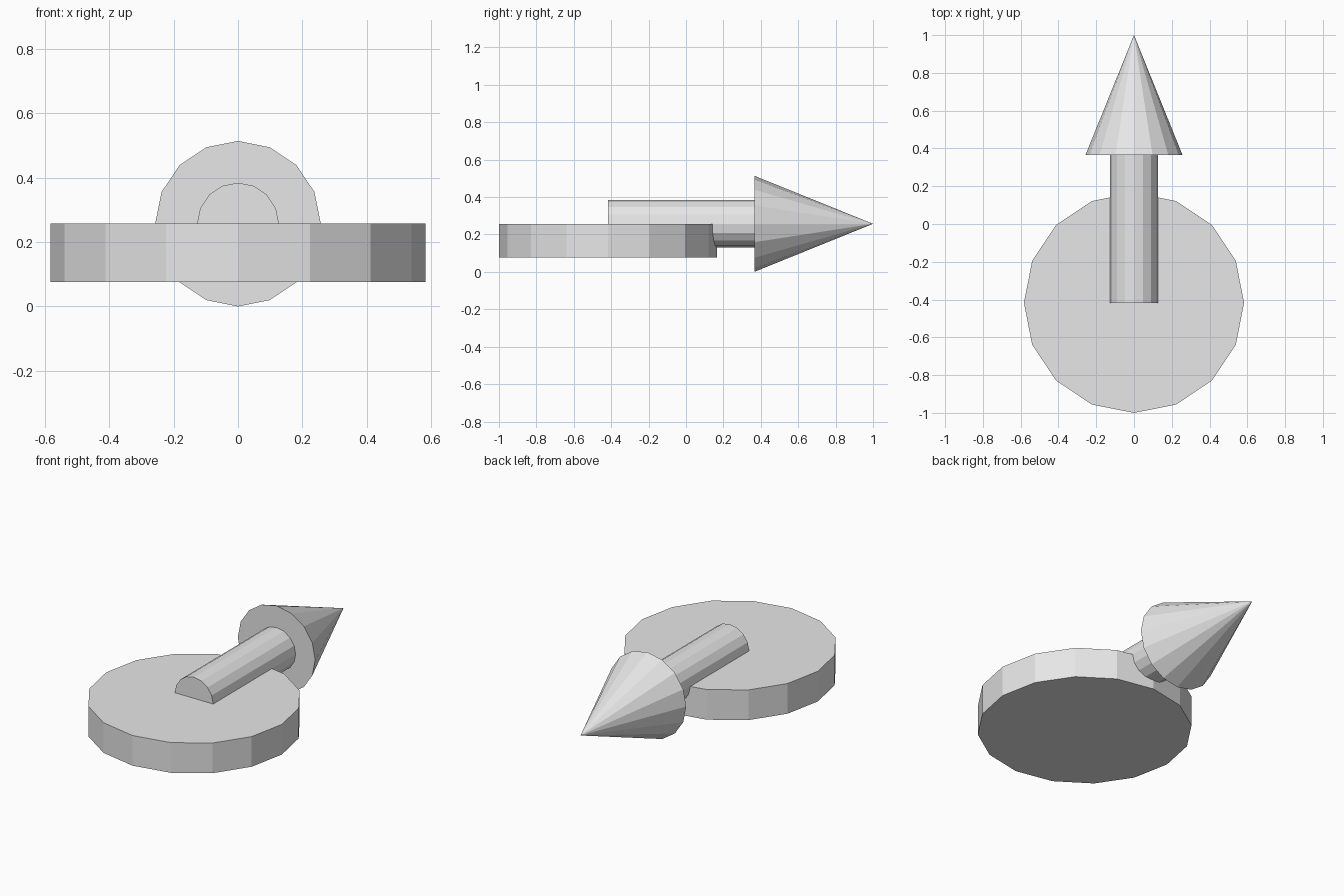
import bpy
import math

if "Cube" in bpy.data.objects:
    bpy.data.objects.remove(bpy.data.objects["Cube"])

SIDES = 16
AXIS_Z = 0.257      # height of the arrow axis
DISC_Y = -0.417     # centre of the disc, where the shaft starts
HEAD_Y = 0.365      # base of the arrow head

grey = bpy.data.materials.new("light_grey")
grey.diffuse_color = (0.8, 0.8, 0.8, 1)
grey.use_nodes = True
grey.node_tree.nodes["Principled BSDF"].inputs["Base Color"].default_value = grey.diffuse_color


def solid(name, r1, r2, depth, location, rotation=(0, 0, 0)):
    """Flat-shaded 16-sided cylinder or cone."""
    bpy.ops.mesh.primitive_cone_add(vertices=SIDES, radius1=r1, radius2=r2,
                                    depth=depth, location=location,
                                    rotation=rotation)
    obj = bpy.context.object
    obj.name = name
    obj.data.materials.append(grey)
    return obj


along_y = (-math.pi / 2, 0, 0)

# Flat round base
solid("disc", 0.583, 0.583, 0.181, (0, DISC_Y, AXIS_Z - 0.0905))

# Shaft half sunk into the top of the disc
solid("arrow_shaft", 0.127, 0.127, HEAD_Y - DISC_Y,
      (0, (HEAD_Y + DISC_Y) / 2, AXIS_Z), along_y)

# Pointed head
solid("arrow_head", AXIS_Z, 0, 1 - HEAD_Y,
      (0, (1 + HEAD_Y) / 2, AXIS_Z), along_y)
